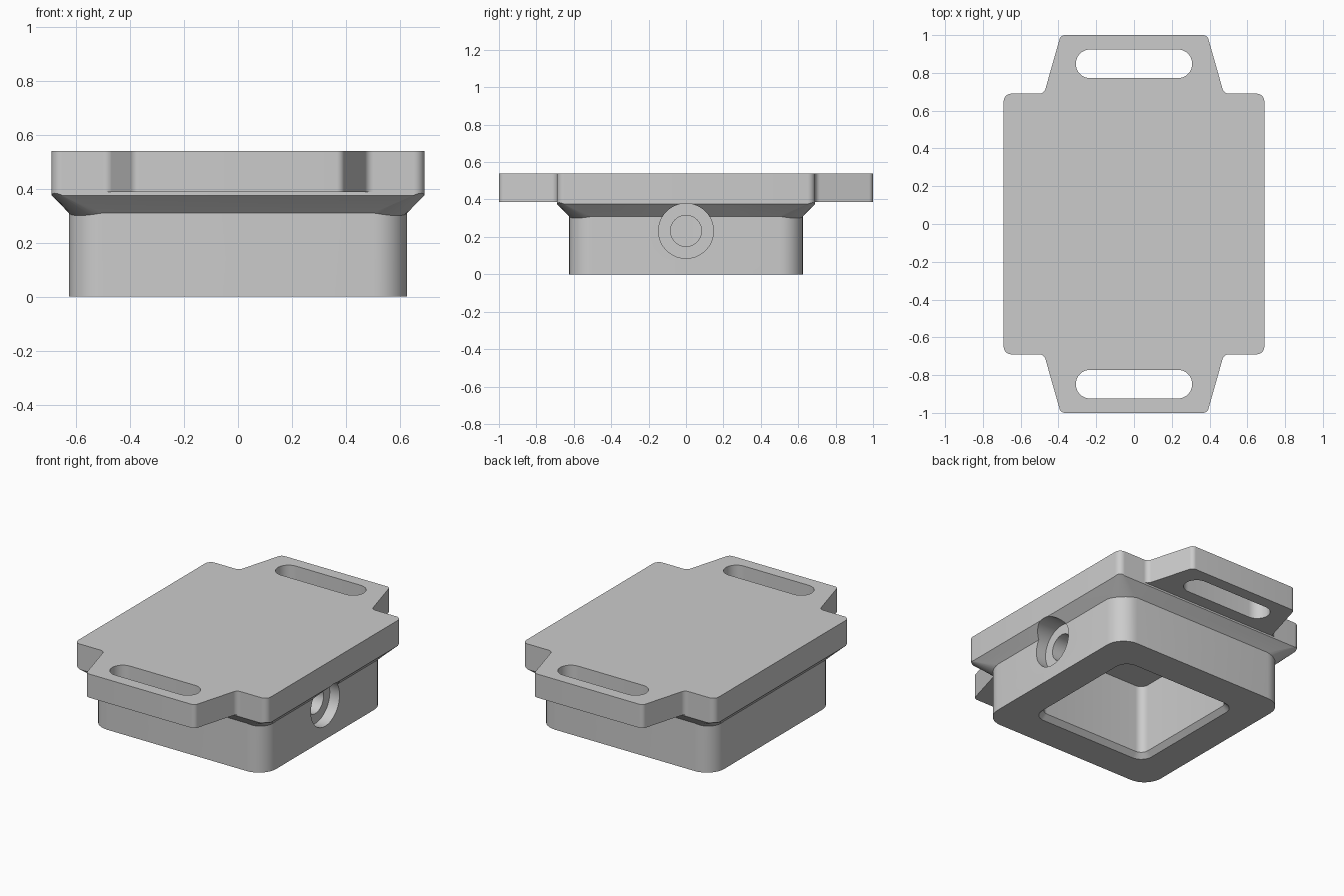
import bpy
import bmesh
import math
from mathutils import Vector

cube = bpy.data.objects.get("Cube")
if cube:
    bpy.data.objects.remove(cube)

grey = bpy.data.materials.new("light_grey")
grey.use_nodes = True
colour = (0.6, 0.6, 0.6, 1)
grey.diffuse_color = colour
grey.node_tree.nodes["Principled BSDF"].inputs["Base Color"].default_value = colour

STEPS = 8  # segments per rounded corner


def rounded(corners):
    """Round each (x, y, radius) corner; returns (point, lift), lift peaking mid-corner."""
    out = []
    n = len(corners)
    for i, (x, y, r) in enumerate(corners):
        p = Vector((x, y))
        a = (Vector(corners[i - 1][:2]) - p).normalized()
        b = (Vector(corners[(i + 1) % n][:2]) - p).normalized()
        half = a.angle(b) / 2
        centre = p + (a + b).normalized() * (r / math.sin(half))
        start = p + a * (r / math.tan(half)) - centre
        end = p + b * (r / math.tan(half)) - centre
        sweep = math.pi - 2 * half
        for k in range(STEPS + 1):
            t = k / STEPS
            v = (start * math.sin((1 - t) * sweep) + end * math.sin(t * sweep)) / math.sin(sweep)
            out.append((centre + v, math.sin(math.pi * t)))
    return out


def rectangle(w, d, r, cy=0):
    return rounded([(-w, cy - d, r), (w, cy - d, r), (w, cy + d, r), (-w, cy + d, r)])


def loft(name, rings):
    """Closed solid through (outline, z, corner_lift) rings, bottom to top."""
    bm = bmesh.new()
    loops = [[bm.verts.new((p.x, p.y, z + lift * s)) for p, s in outline]
             for outline, z, lift in rings]
    bm.faces.new(loops[0][::-1])
    bm.faces.new(loops[-1])
    for low, high in zip(loops, loops[1:]):
        for i in range(len(low)):
            j = (i + 1) % len(low)
            bm.faces.new((low[i], low[j], high[j], high[i]))
    bmesh.ops.recalc_face_normals(bm, faces=bm.faces)
    mesh = bpy.data.meshes.new(name)
    bm.to_mesh(mesh)
    bm.free()
    mesh.materials.append(grey)
    obj = bpy.data.objects.new(name, mesh)
    bpy.context.collection.objects.link(obj)
    return obj


def bore(name, radius, x0, x1):
    """Cylinder along x at the side port."""
    bpy.ops.mesh.primitive_cylinder_add(vertices=48, radius=radius, depth=x1 - x0,
                                        location=((x0 + x1) / 2, 0, 0.232),
                                        rotation=(0, math.pi / 2, 0))
    obj = bpy.context.object
    obj.name = name
    obj.data.materials.append(grey)
    return obj


def cut(target, cutters):
    bpy.ops.object.select_all(action='DESELECT')
    bpy.context.view_layer.objects.active = target
    target.select_set(True)
    for cutter in cutters:
        mod = target.modifiers.new("cut", 'BOOLEAN')
        mod.operation = 'DIFFERENCE'
        mod.solver = 'EXACT'
        mod.object = cutter
        bpy.ops.object.modifier_apply(modifier=mod.name)
    bpy.ops.object.shade_smooth_by_angle(angle=math.radians(25))


# Top plate with a tapered strap tab at each end
half_outline = [(0.69, 0.69, 0.04), (0.476, 0.69, 0.035), (0.388, 1, 0.03),
                (-0.388, 1, 0.03), (-0.476, 0.69, 0.035), (-0.69, 0.69, 0.04)]
outline = rounded(half_outline + [(-x, -y, r) for x, y, r in half_outline])
plate = loft("top_plate", [(outline, 0.387, 0), (outline, 0.54, 0)])

# Housing with a flared shoulder under the plate
base = rectangle(0.625, 0.625, 0.125)
flare = rectangle(0.69, 0.69, 0.04)
housing = loft("housing", [(base, 0, 0), (base, 0.31, -0.01),
                           (flare, 0.375, 0.008), (flare, 0.387, 0)])

# Cutters: strap slots, chamfered cavity and counterbored side port
slots = []
for side in (-1, 1):
    shape = rectangle(0.308, 0.076, 0.0755, side * 0.848)
    slots.append(loft("slot_cutter", [(shape, 0.3, 0), (shape, 0.6, 0)]))
inner = rectangle(0.39, 0.39, 0.05)
cavity = loft("cavity_cutter", [(rectangle(0.45, 0.45, 0.11), -0.03, 0),
                                (inner, 0.03, 0), (inner, 0.475, 0)])
counterbore = bore("counterbore_cutter", 0.147, 0.555, 0.8)
port = bore("port_cutter", 0.083, 0.3, 0.7)

cut(plate, slots + [cavity])
cut(housing, [cavity, counterbore, port])
for cutter in slots + [cavity, counterbore, port]:
    bpy.data.objects.remove(cutter)
